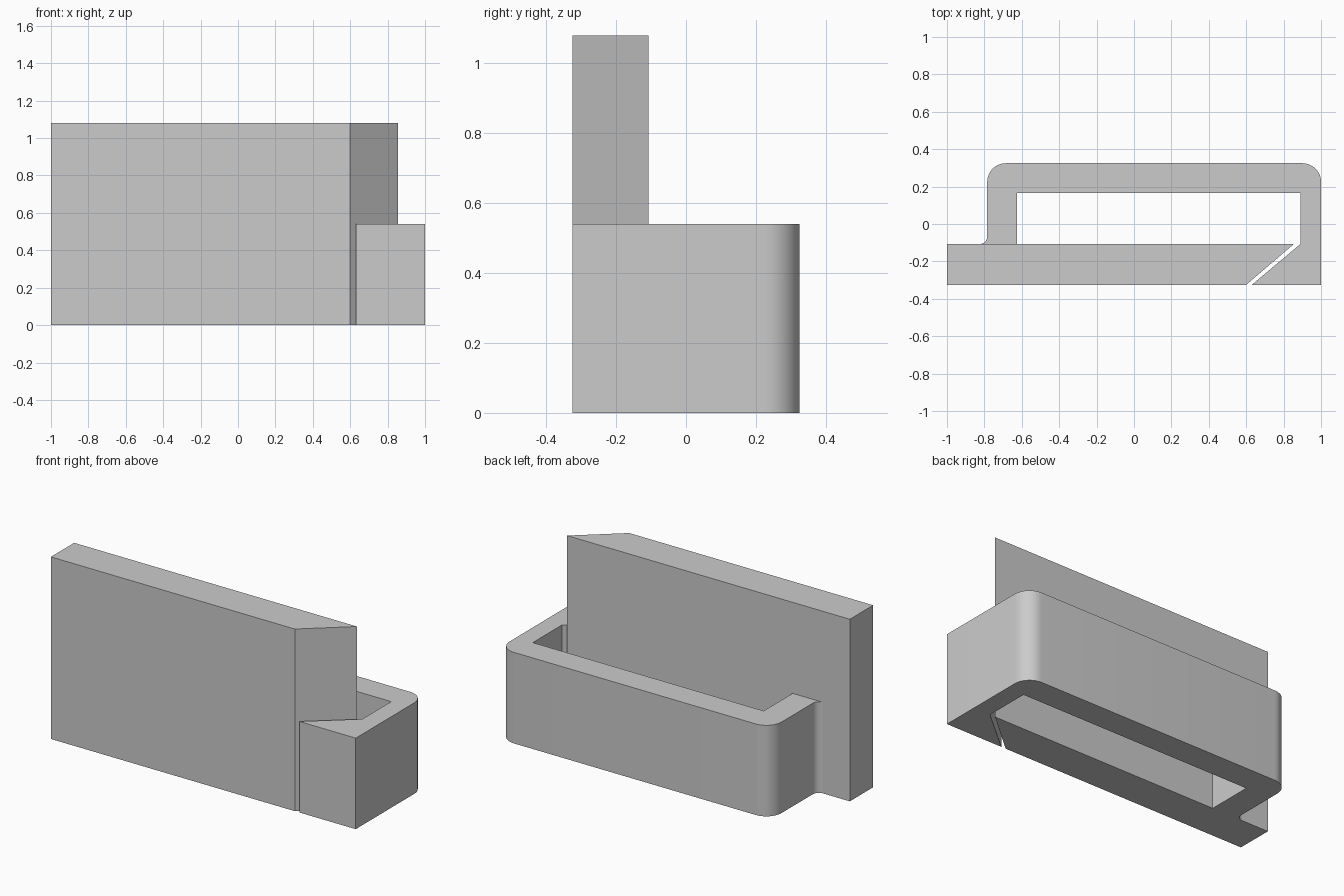
import bpy, bmesh
from math import sin, cos, radians

if "Cube" in bpy.data.objects:
    bpy.data.objects.remove(bpy.data.objects["Cube"], do_unlink=True)

# Material
grey = bpy.data.materials.new("light grey")
grey.use_nodes = True
colour = (0.6, 0.6, 0.6, 1)
grey.diffuse_color = colour
grey.node_tree.nodes["Principled BSDF"].inputs["Base Color"].default_value = colour


def arc(cx, cy, r, start, end, steps=12):
    angles = [radians(start + (end - start) * i / steps) for i in range(steps + 1)]
    return [(cx + r * cos(a), cy + r * sin(a)) for a in angles]


def extrude_profile(name, points, height):
    bm = bmesh.new()
    base = bm.faces.new([bm.verts.new((x, y, 0)) for x, y in points])
    top = bmesh.ops.extrude_face_region(bm, geom=[base], use_keep_orig=True)["geom"]
    bmesh.ops.translate(bm, vec=(0, 0, height),
                        verts=[v for v in top if isinstance(v, bmesh.types.BMVert)])
    bmesh.ops.recalc_face_normals(bm, faces=bm.faces)
    mesh = bpy.data.meshes.new(name)
    bm.to_mesh(mesh)
    bm.free()
    mesh.materials.append(grey)
    obj = bpy.data.objects.new(name, mesh)
    bpy.context.collection.objects.link(obj)
    bpy.ops.object.select_all(action='DESELECT')
    obj.select_set(True)
    bpy.context.view_layer.objects.active = obj
    bpy.ops.object.shade_smooth_by_angle(angle=radians(30))
    return obj


front, seam, back = -0.325, -0.107, 0.325
left_x, inner_y = -0.785, 0.165
corner, fillet = 0.10, 0.04
low, tall = 0.54, 1.08

# Tall front plate with a mitred end
extrude_profile("front_plate",
                [(-1, front), (0.6, front), (0.855, seam), (-1, seam)], tall)

# Wraparound clip: rounded back corners, filleted root, mitred tip
clip = [(0.63, front), (1, front)]
clip += arc(1 - corner, back - corner, corner, 0, 90)
clip += arc(left_x + corner, back - corner, corner, 90, 180)
clip += arc(left_x - fillet, seam + fillet, fillet, 0, -90)
clip += [(-0.625, seam), (-0.625, inner_y), (0.89, inner_y), (0.89, seam)]
extrude_profile("clip_loop", clip, low)
